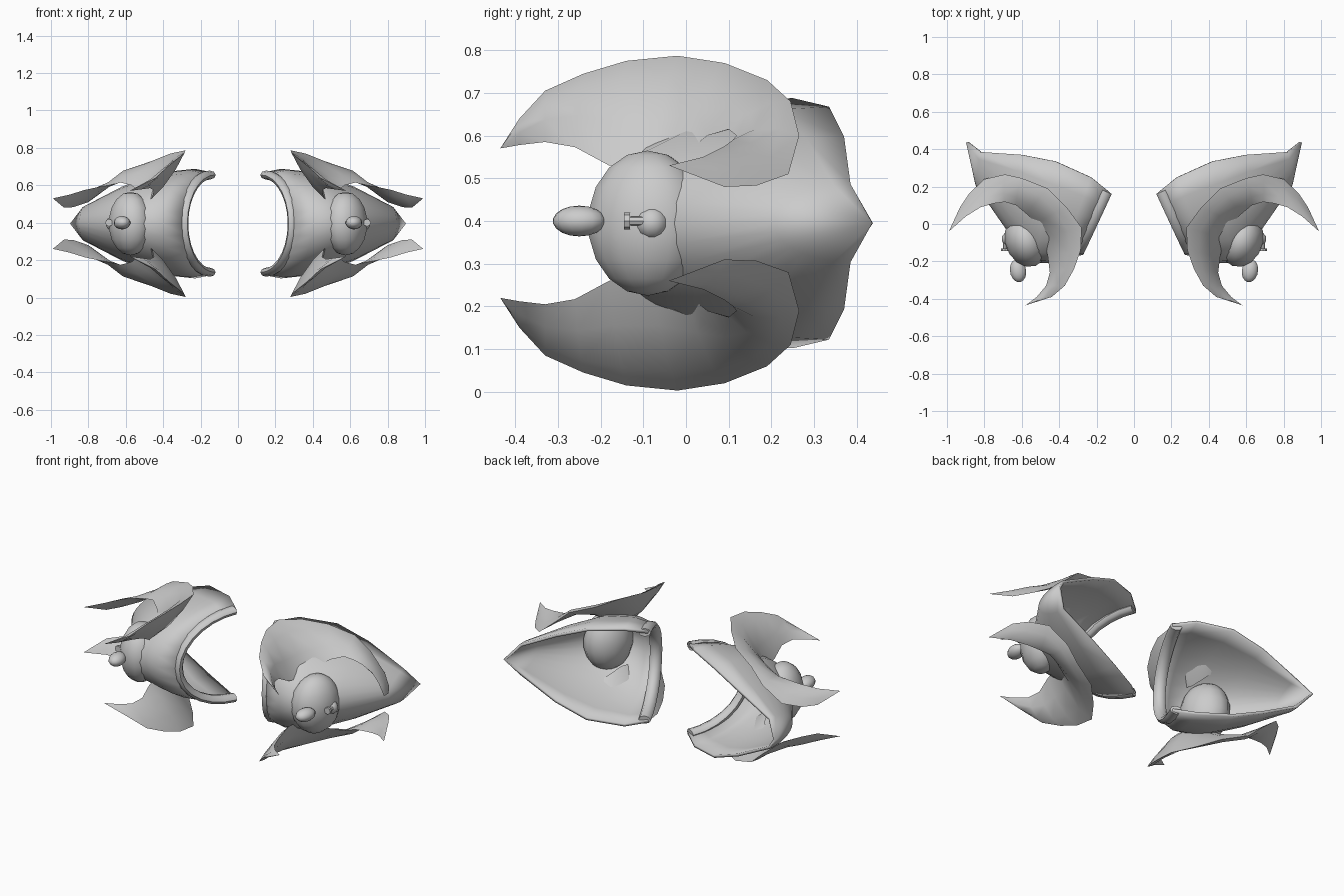
import bpy
import bmesh
import math
from mathutils import Vector, Matrix

if "Cube" in bpy.data.objects:
    bpy.data.objects.remove(bpy.data.objects["Cube"], do_unlink=True)

MID = 0.395  # height of the horizontal symmetry plane


def finish(name, bm, flip_z=False, thickness=0.0, angle=50):
    """Turn a bmesh into a smooth object mirrored to the other shoulder."""
    bmesh.ops.remove_doubles(bm, verts=bm.verts, dist=0.0005)
    bmesh.ops.recalc_face_normals(bm, faces=bm.faces)
    bmesh.ops.translate(bm, verts=bm.verts, vec=(0, 0, -MID))
    mesh = bpy.data.meshes.new(name)
    bm.to_mesh(mesh)
    bm.free()
    obj = bpy.data.objects.new(name, mesh)
    obj.location.z = MID
    bpy.context.collection.objects.link(obj)
    bpy.ops.object.select_all(action='DESELECT')
    obj.select_set(True)
    bpy.context.view_layer.objects.active = obj
    bpy.ops.object.shade_smooth_by_angle(angle=math.radians(angle))
    if thickness:
        solid = obj.modifiers.new("thickness", 'SOLIDIFY')
        solid.thickness = thickness
        solid.offset = 0
    mirror = obj.modifiers.new("mirror", 'MIRROR')
    mirror.use_axis = (True, False, flip_z)
    mirror.use_mirror_merge = False
    return obj


def loft(rows, closed=False):
    """Skin consecutive rows of points with quads."""
    bm = bmesh.new()
    grid = [[bm.verts.new(p) for p in row] for row in rows]
    for a, b in zip(grid, grid[1:]):
        count = len(a)
        for j in range(count if closed else count - 1):
            k = (j + 1) % count
            bm.faces.new((a[j], a[k], b[k], b[j]))
    return bm


def ellipsoid(name, center, radii, turn=0, segments=14, rings=9):
    bm = bmesh.new()
    matrix = (Matrix.Translation(center) @ Matrix.Rotation(math.radians(turn), 4, 'Z')
              @ Matrix.Diagonal((*radii, 1)))
    bmesh.ops.create_uvsphere(bm, u_segments=segments, v_segments=rings,
                              radius=1, matrix=matrix)
    return finish(name, bm)


# Shell: C-shaped ribs, each given by its upper rim point and its bulge point
ribs = [
    ((.13, .17, .66), (.29, -.15)),
    ((.23, .25, .68), (.40, -.20)),
    ((.42, .335, .66), (.53, -.20)),
    ((.60, .37, .59), (.68, -.02)),
    ((.82, .385, .48), (.84, .21)),
    ((.89, .437, MID), (.89, .437)),
]
STEPS = 14


def rib_points(rim, bulge):
    points = []
    for i in range(STEPS + 1):
        a = math.pi * (i / STEPS - 0.5)
        flat = Vector(rim[:2]).lerp(Vector(bulge), math.cos(a))
        points.append(Vector((flat.x, flat.y, MID + (rim[2] - MID) * math.sin(a))))
    return points


finish("shoulder_shell", loft([rib_points(*r) for r in ribs]), thickness=0.016)

# Rolled bead along the inner rim of the shell
path = rib_points((.15, .175, .655), (.295, -.14))
rings = []
for i, p in enumerate(path):
    tangent = (path[min(i + 1, STEPS)] - path[max(i - 1, 0)]).normalized()
    side = tangent.cross(Vector((1, 1, 0))).normalized()
    wide = side.cross(tangent)
    rings.append([p + wide * .034 * math.cos(t) + side * .024 * math.sin(t)
                  for t in (math.tau * k / 8 for k in range(8))])
bead = loft(rings, closed=True)
bmesh.ops.holes_fill(bead, edges=bead.edges)
finish("rim_bead", bead)

# Horn: crescent blade between an outer and an inner edge
horn = [
    ((.58, -.435, .57), (.58, -.435, .57)),
    ((.44, -.39, .64), (.52, -.39, .578)),
    ((.37, -.33, .705), (.47, -.33, .585)),
    ((.32, -.24, .745), (.45, -.26, .573)),
    ((.285, -.14, .775), (.46, -.18, .53)),
    ((.28, -.02, .787), (.48, -.08, .52)),
    ((.36, .09, .77), (.52, 0, .56)),
    ((.46, .19, .73), (.57, .05, .60)),
    ((.60, .245, .68), (.63, .10, .615)),
    ((.69, .265, .60), (.69, .118, .60)),
    ((.80, .24, .51), (.75, .11, .59)),
    ((.88, .165, .483), (.82, .09, .575)),
    ((.93, .09, .48), (.90, .04, .55)),
    ((.99, -.04, .53), (.99, -.04, .53)),
]
sections = []
for outer, inner in horn:
    o, n = Vector(outer), Vector(inner)
    lift = Vector((.35, 0, 1)).normalized() * (o - n).length * 0.11
    sections.append([o, o.lerp(n, .3) + lift, o.lerp(n, .7) + lift, n,
                     o.lerp(n, .7) - lift * .5, o.lerp(n, .3) - lift * .5])
finish("horn", loft(sections, closed=True), flip_z=True)

# Head ornament between the horns
ellipsoid("head", (.575, -.09, MID), (.115, .145, .17), turn=-20)
ellipsoid("nose_ball", (.62, -.25, .40), (.044, .063, .036), turn=-10)
ellipsoid("snout", (.665, -.08, MID), (.045, .04, .04), segments=10, rings=7)

# Small peg with a flared tip on the snout
peg = bmesh.new()
for radius, depth, y in ((.011, .07, -.11), (.02, .014, -.138)):
    bmesh.ops.create_cone(
        peg, cap_ends=True, segments=8, radius1=radius, radius2=radius, depth=depth,
        matrix=Matrix.Translation((.69, y, .40)) @ Matrix.Rotation(math.pi / 2, 4, 'X'))
finish("snout_peg", peg, angle=30)
